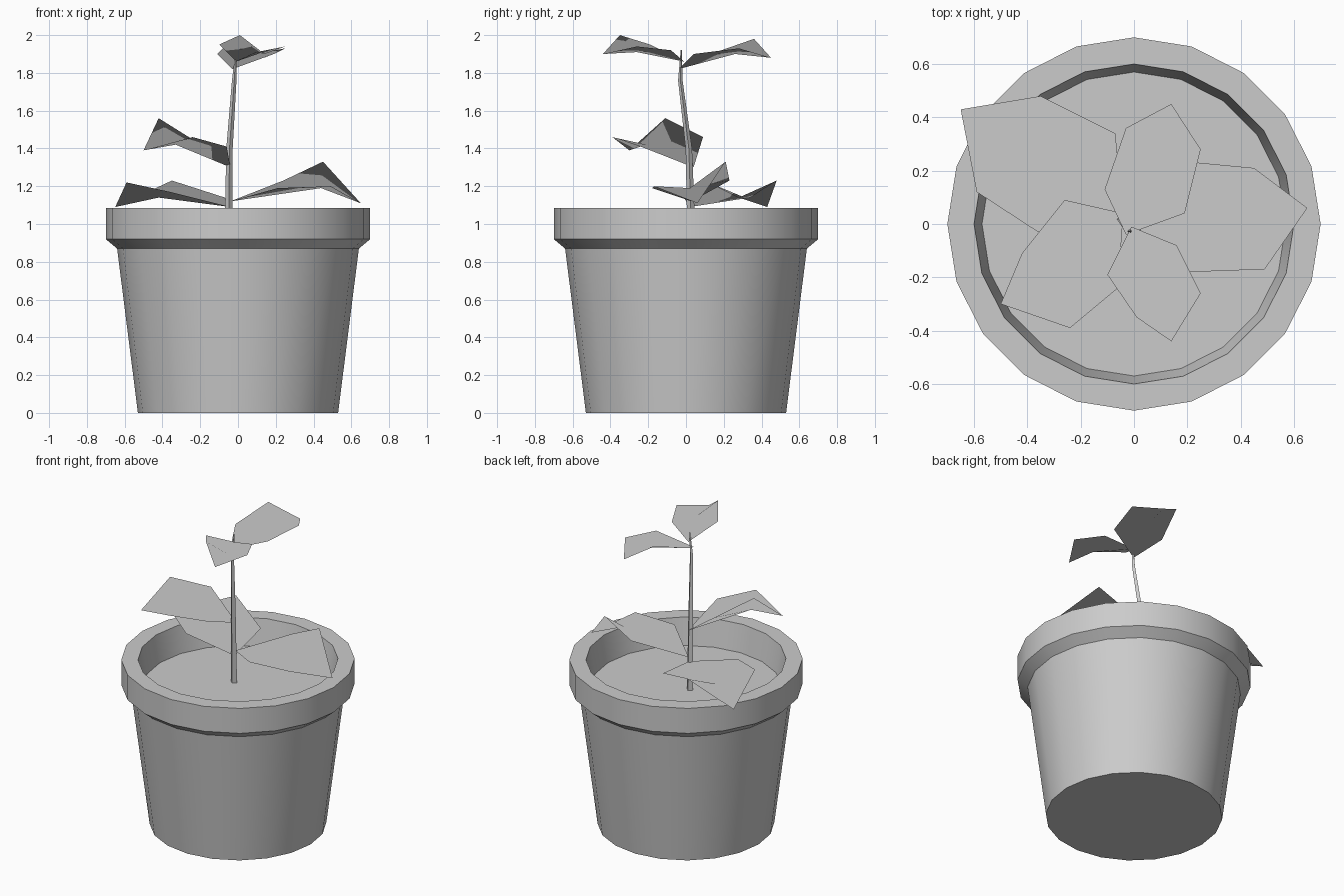
import bpy
import bmesh
import math
from mathutils import Vector

default_cube = bpy.data.objects.get("Cube")
if default_cube:
    bpy.data.objects.remove(default_cube, do_unlink=True)

SIDES = 20

# One plain grey for the whole model
grey = bpy.data.materials.new("plain_grey")
grey.use_nodes = True
grey.diffuse_color = (0.6, 0.6, 0.6, 1)
for node in grey.node_tree.nodes:
    if node.type == "BSDF_PRINCIPLED":
        node.inputs["Base Color"].default_value = grey.diffuse_color
        node.inputs["Roughness"].default_value = 0.8


def add_object(name, bm):
    """Turn a bmesh into a named, coloured object."""
    mesh = bpy.data.meshes.new(name)
    bm.normal_update()
    bm.to_mesh(mesh)
    bm.free()
    mesh.materials.append(grey)
    obj = bpy.data.objects.new(name, mesh)
    bpy.context.collection.objects.link(obj)
    return obj


def smooth(obj, degrees):
    bpy.ops.object.select_all(action="DESELECT")
    obj.select_set(True)
    bpy.context.view_layer.objects.active = obj
    bpy.ops.object.shade_smooth_by_angle(angle=math.radians(degrees))


def ring(bm, centre, radius, sides):
    points = []
    for i in range(sides):
        a = math.tau * i / sides
        offset = Vector((math.cos(a), math.sin(a), 0)) * radius
        points.append(bm.verts.new(Vector(centre) + offset))
    return points


def bridge(bm, lower, upper):
    n = len(lower)
    for i in range(n):
        j = (i + 1) % n
        bm.faces.new((lower[i], lower[j], upper[j], upper[i]))


def loft(name, sections, sides, cap_end):
    """Join rings given as (centre, radius); the first ring is capped."""
    bm = bmesh.new()
    rings = [ring(bm, c, r, sides) for c, r in sections]
    for lower, upper in zip(rings, rings[1:]):
        bridge(bm, lower, upper)
    bm.faces.new(rings[0][::-1])
    if cap_end:
        bm.faces.new(rings[-1])
    return add_object(name, bm)


def leaf(name, base, right_near, right_far, tip, left_far, left_near, rib):
    """Folded leaf: an outline fanned around a low point on its midrib."""
    bm = bmesh.new()
    outline = [bm.verts.new(p) for p in
               (base, right_near, right_far, tip, left_far, left_near)]
    middle = bm.verts.new(rib)
    for a, b in zip(outline, outline[1:] + outline[:1]):
        bm.faces.new((a, b, middle))
    obj = add_object(name, bm)
    smooth(obj, 180)
    # Even foliage shading, facing the sky
    up = [(0, 0, 1) for v in obj.data.vertices]
    obj.data.normals_split_custom_set_from_vertices(up)
    return obj


# Pot: tapered body, flared collar, rim and inner wall
profile = [(0.53, 0), (0.64, 0.87), (0.70, 0.92), (0.70, 1.085),
           (0.60, 1.085), (0.57, 0.91)]
pot = loft("pot", [((0, 0, z), r) for r, z in profile], SIDES, False)
smooth(pot, 30)

# Soil
soil_mesh = bmesh.new()
soil_mesh.faces.new(ring(soil_mesh, (0, 0, 0.91), 0.57, SIDES))
add_object("soil", soil_mesh)

# Stem
stem = loft("stem", [((-0.05, 0.03, 0.9), 0.022), ((-0.045, 0.015, 1.4), 0.017),
                     ((-0.02, -0.03, 1.76), 0.012), ((-0.01, -0.025, 1.92), 0.003)],
            4, True)
smooth(stem, 30)

# Leaves, from the lowest to the highest
leaf("low_left_leaf", base=(-0.04, 0.03, 1.12),
     right_near=(0.21, -0.18, 1.19), right_far=(0.49, -0.17, 1.2),
     tip=(0.65, 0.06, 1.11), left_far=(0.45, 0.21, 1.33),
     left_near=(0.24, 0.23, 1.23), rib=(0.44, 0.02, 1.19))
leaf("low_back_leaf", base=(-0.04, 0.02, 1.09),
     right_near=(-0.07, 0.34, 1.14), right_far=(-0.35, 0.48, 1.23),
     tip=(-0.65, 0.43, 1.09), left_far=(-0.59, 0.12, 1.22),
     left_near=(-0.36, -0.03, 1.17), rib=(-0.42, 0.28, 1.14))
leaf("middle_right_leaf", base=(-0.04, 0.04, 1.3),
     right_near=(-0.26, 0.09, 1.46), right_far=(-0.42, -0.11, 1.56),
     tip=(-0.5, -0.3, 1.39), left_far=(-0.24, -0.39, 1.46),
     left_near=(-0.06, -0.24, 1.41), rib=(-0.33, -0.21, 1.42))
leaf("top_front_leaf", base=(-0.01, -0.01, 1.86),
     right_near=(-0.1, -0.19, 1.95), right_far=(0.01, -0.35, 2.0),
     tip=(0.14, -0.44, 1.9), left_far=(0.25, -0.26, 1.94),
     left_near=(0.16, -0.08, 1.92), rib=(0.1, -0.26, 1.91))
leaf("top_back_leaf", base=(-0.03, -0.04, 1.82),
     right_near=(0.19, 0.04, 1.9), right_far=(0.25, 0.28, 1.93),
     tip=(0.14, 0.45, 1.88), left_far=(-0.03, 0.36, 1.98),
     left_near=(-0.11, 0.13, 1.9), rib=(0.09, 0.26, 1.9))
